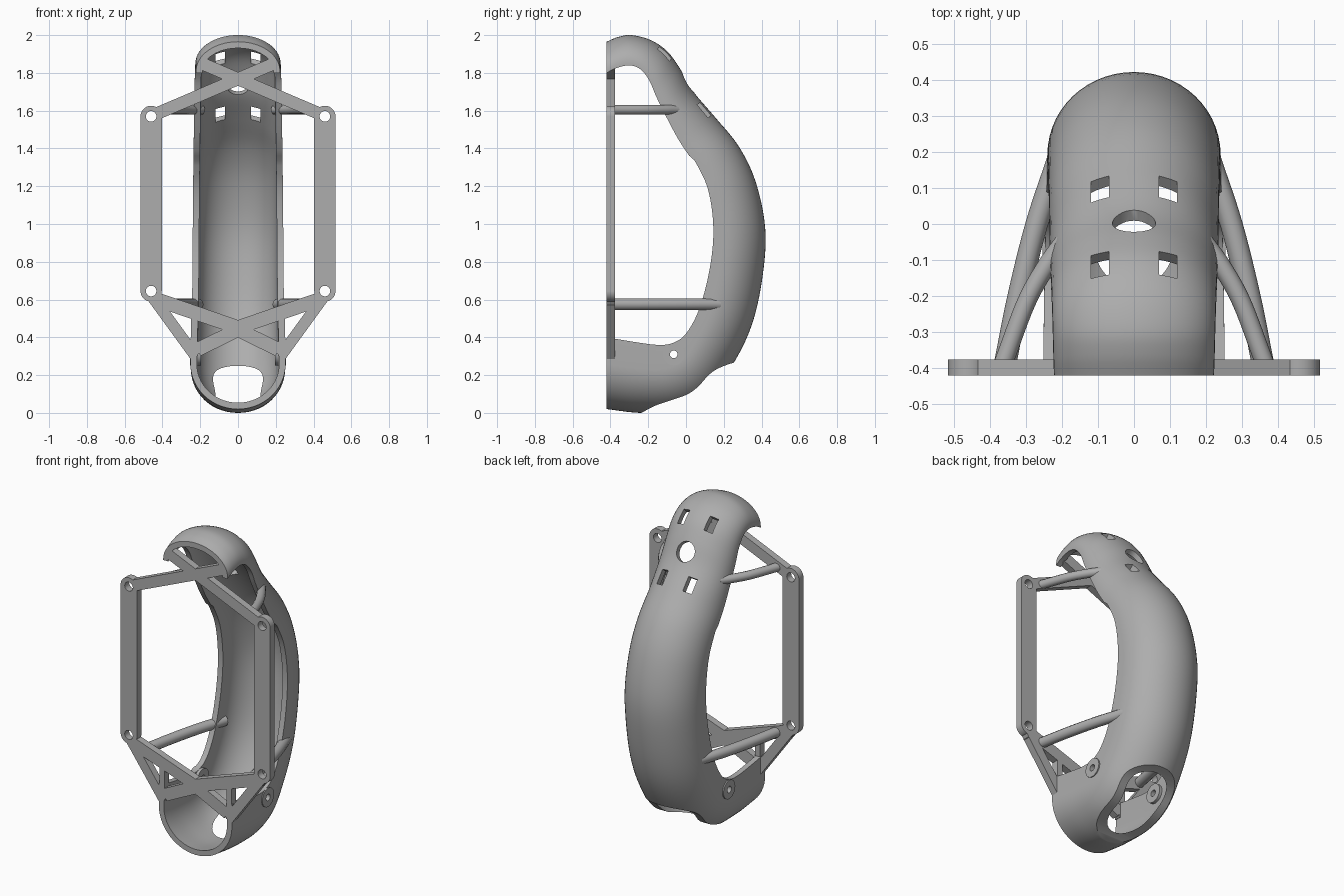
import bpy, bmesh, math
from mathutils import Vector, Matrix

cube = bpy.data.objects.get("Cube")
if cube:
    bpy.data.objects.remove(cube, do_unlink=True)

grey = bpy.data.materials.new("plain grey")
grey.use_nodes = True
COLOUR = (0.42, 0.42, 0.42, 1)
grey.diffuse_color = COLOUR
grey.node_tree.nodes["Principled BSDF"].inputs["Base Color"].default_value = COLOUR


def finish(name, bm):
    bmesh.ops.recalc_face_normals(bm, faces=bm.faces)
    me = bpy.data.meshes.new(name)
    bm.to_mesh(me)
    bm.free()
    me.materials.append(grey)
    ob = bpy.data.objects.new(name, me)
    bpy.context.collection.objects.link(ob)
    return ob


def activate(ob):
    bpy.ops.object.select_all(action='DESELECT')
    ob.select_set(True)
    bpy.context.view_layer.objects.active = ob


def smooth(ob, angle=35):
    activate(ob)
    bpy.ops.object.shade_smooth_by_angle(angle=math.radians(angle))


def cut(ob, cutters):
    activate(ob)
    for c in cutters:
        m = ob.modifiers.new("cut", 'BOOLEAN')
        m.operation, m.solver, m.object = 'DIFFERENCE', 'EXACT', c
        bpy.ops.object.modifier_apply(modifier=m.name)


def extrude(name, pts, axis, lo, hi):
    """Prism of a closed outline, along x (outline in y, z) or y (outline in x, z)."""
    bm = bmesh.new()
    place = (lambda p, d: (d, *p)) if axis == 'x' else (lambda p, d: (p[0], d, p[1]))
    face = bm.faces.new([bm.verts.new(place(p, lo)) for p in pts])
    new = bmesh.ops.extrude_face_region(bm, geom=[face])["geom"]
    step = Vector(place((0, 0), hi - lo))
    bmesh.ops.translate(bm, verts=[v for v in new if isinstance(v, bmesh.types.BMVert)], vec=step)
    return finish(name, bm)


def disc(name, centre, r, axis, lo, hi, n=32):
    ring = [(centre[0] + r * math.cos(2 * math.pi * i / n),
             centre[1] + r * math.sin(2 * math.pi * i / n)) for i in range(n)]
    return extrude(name, ring, axis, lo, hi)


def spline(pts, steps):
    """Smooth path through the points."""
    p = [Vector(q) for q in pts]
    p = [2 * p[0] - p[1]] + p + [2 * p[-1] - p[-2]]
    out = []
    for a, b, c, d in zip(p, p[1:], p[2:], p[3:]):
        for k in range(steps):
            t = k / steps
            out.append(0.5 * (2 * b + (c - a) * t + (2 * a - 5 * b + 4 * c - d) * t * t
                              + (3 * b - a - 3 * c + d) * t ** 3))
    return out + [p[-2]]


# Channel shell: crown (y, z) and open edge (y, z) at each station, top to bottom
STATIONS = [
    (-.42, 1.965, -.42, 1.81), (-.36, 1.99, -.37, 1.835), (-.29, 2, -.3, 1.85),
    (-.19, 1.975, -.24, 1.83), (-.1, 1.915, -.19, 1.77), (-.03, 1.82, -.15, 1.68),
    (.04, 1.7, -.1, 1.58), (.15, 1.57, -.03, 1.45), (.28, 1.41, .06, 1.31),
    (.37, 1.22, .12, 1.17), (.42, .97, .145, .97), (.405, .72, .125, .76),
    (.35, .47, .07, .55), (.25, .26, 0, .42), (.12, .09, -.07, .37),
    (-.04, .01, -.15, .36), (-.24, 0, -.27, .375), (-.42, .02, -.42, .4)]
WALL, ARC = 0.034, 28
crown = spline([s[:2] for s in STATIONS], 5)
edge = spline([s[2:] for s in STATIONS], 5)

bm = bmesh.new()
loops = []
for i, (o, e) in enumerate(zip(crown, edge)):
    w = 0.222 + 0.03 * i / (len(crown) - 1)
    depth = (o - e).length
    up = (o - e) / depth
    side = max(0, depth - 0.95 * w)
    section = []
    for t in (0, WALL):
        arc = [((w - t) * math.cos(math.pi * k / ARC),
                side + (depth - side - t) * math.sin(math.pi * k / ARC)) for k in range(ARC + 1)]
        arc = [(w - t, 0)] + arc + [(t - w, 0)] if side > 0.01 else [(w - t, -.01)] + arc + [(t - w, -.01)]
        section += arc if t == 0 else arc[::-1]
    loops.append([bm.verts.new((x, *(e + up * h))) for x, h in section])
for a, b in zip(loops, loops[1:]):
    for j in range(len(a)):
        k = (j + 1) % len(a)
        bm.faces.new((a[j], a[k], b[k], b[j]))
half = len(loops[0]) // 2
for lp in (loops[0], loops[-1]):
    for j in range(half - 1):
        bm.faces.new((lp[j], lp[j + 1], lp[-2 - j], lp[-1 - j]))
shell = finish("channel_shell", bm)

# Cutters: lower rear opening, round port, four slots, screw holes
opening = spline([(.32, .275), (.25, .265), (.17, .235), (.12, .2), (.06, .135), (0, .095),
                  (-.1, .06), (-.17, .035), (-.24, -.002)], 4)
cutters = [extrude("opening_cutter", opening + [Vector((-.3, -.1)), Vector((.4, -.1))], 'x', -.5, .5)]


def port_cutter(y, z, tilt, build):
    bm = bmesh.new()
    build(bm)
    bm.transform(Matrix.Translation((0, y, z)) @ Matrix.Rotation(-tilt, 4, 'X'))
    cutters.append(finish("port_cutter", bm))


port_cutter(.01, 1.755, math.radians(60), lambda b: bmesh.ops.create_cone(
    b, cap_ends=True, segments=32, radius1=.06, radius2=.06, depth=.2))
for y, z, tilt in ((-.11, 1.905, 42), (.105, 1.61, 52)):
    for s in (-1, 1):
        port_cutter(y, z, math.radians(tilt), lambda b: bmesh.ops.create_cube(
            b, size=1, matrix=Matrix.Translation((s * .095, 0, 0)) @ Matrix.Diagonal((.05, .09, .22, 1))))
screw = disc("screw_cutter", (-.065, .31), .02, 'x', -.5, .5)
cut(shell, cutters + [screw])
smooth(shell)

# Screw bosses through the shell sides
for s, tag in ((1, "left"), (-1, "right")):
    boss = disc("screw_boss_" + tag, (-.065, .31), .058, 'x', *sorted((s * .195, s * .254)))
    cut(boss, [screw])
    smooth(boss)

# Flat mounting frame: rails, corner eyes and crossing struts
FRONT, BACK = -.42, -.376
CORNERS = [(.46, 1.57), (.46, .645)]
STRUTS = [("upper_cross", (.44, 1.58), (-.185, 1.847), .066),
          ("lower_cross", (.45, .607), (0, .452), .075),
          ("lower_brace", (-.02, .45), (.215, .335), .075),
          ("outer_brace", (.465, .63), (.225, .3), .06),
          ("short_brace", (.23, .3), (.232, .54), .035)]
eye_cutters = []
for s, tag in ((1, "left"), (-1, "right")):
    eyes = [disc("eye_cutter", (s * x, z), .028, 'y', -.5, -.3) for x, z in CORNERS]
    eye_cutters += eyes
    parts = [disc("corner_eye_" + tag, (s * x, z), .056, 'y', FRONT, BACK) for x, z in CORNERS]
    rail = [(.403, .645), (.516, .645), (.516, 1.57), (.403, 1.57)]
    parts.append(extrude("side_rail_" + tag, [(s * x, z) for x, z in rail], 'y', FRONT, BACK))
    for name, a, b, width in STRUTS:
        a, b = Vector(a), Vector(b)
        n = (b - a).normalized().orthogonal() * width / 2
        outline = [(s * p.x, p.y) for p in (a + n, b + n, b - n, a - n)]
        parts.append(extrude(name + "_" + tag, outline, 'y', FRONT, BACK))
    for part in parts:
        cut(part, eyes)
        smooth(part)

# Bowed rods from the frame to the shell
RODS = [("upper_rod", 1.605, .026, [(.362, -.385), (.3, -.22), (.245, -.12), (.195, -.05)]),
        ("lower_rod", .575, .031, [(.357, -.385), (.32, -.2), (.27, 0), (.212, .175)])]
for name, z, r, pts in RODS:
    path = spline(pts, 6)
    for s, tag in ((1, "left"), (-1, "right")):
        cu = bpy.data.curves.new(name, 'CURVE')
        cu.dimensions, cu.bevel_depth, cu.bevel_resolution, cu.use_fill_caps = '3D', r, 4, True
        sp = cu.splines.new('POLY')
        sp.points.add(len(path) - 1)
        for pt, p in zip(sp.points, path):
            pt.co = (s * p.x, p.y, z, 1)
        cu.materials.append(grey)
        rod = bpy.data.objects.new(name + "_" + tag, cu)
        bpy.context.collection.objects.link(rod)
        activate(rod)
        bpy.ops.object.convert(target='MESH')
        smooth(bpy.context.object)

# Drop the cutters
for c in cutters + eye_cutters + [screw]:
    bpy.data.objects.remove(c, do_unlink=True)
